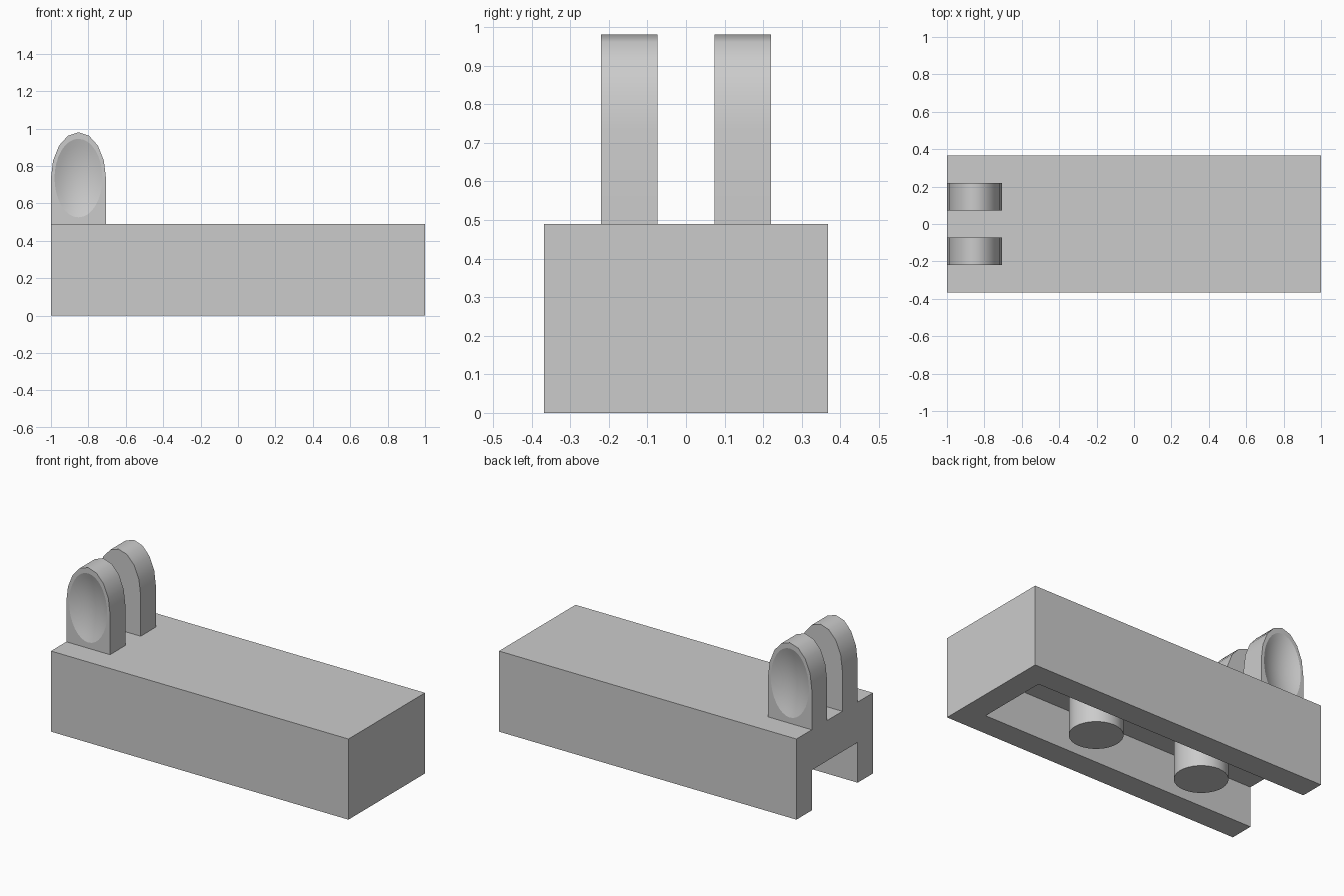
import bpy, bmesh, math

if "Cube" in bpy.data.objects:
    bpy.data.objects.remove(bpy.data.objects["Cube"])

U = 0.147                      # basic module: wall, peg radius, lug half width
HALF_Y, TOP, ROOF = 2.5 * U, 0.49, 0.245

grey = bpy.data.materials.new("grey")
grey.diffuse_color = (0.6, 0.6, 0.6, 1)
grey.use_nodes = True
grey.node_tree.nodes["Principled BSDF"].inputs["Base Color"].default_value = grey.diffuse_color


def finish(name, bm):
    bmesh.ops.recalc_face_normals(bm, faces=bm.faces)
    mesh = bpy.data.meshes.new(name)
    bm.to_mesh(mesh)
    bm.free()
    mesh.materials.append(grey)
    obj = bpy.data.objects.new(name, mesh)
    bpy.context.collection.objects.link(obj)
    return obj


def block(name, x0, x1, y0, y1, z0, z1):
    bm = bmesh.new()
    bmesh.ops.create_cube(bm, size=1)
    for v in bm.verts:
        v.co = ((x0 + x1) / 2 + v.co.x * (x1 - x0),
                (y0 + y1) / 2 + v.co.y * (y1 - y0),
                (z0 + z1) / 2 + v.co.z * (z1 - z0))
    return finish(name, bm)


# Body: U-shaped wall outline and roof, hollow underneath and open at the -x end
def body():
    bm = bmesh.new()
    inner_x, inner_y = 1 - U, HALF_Y - U
    plan = [(-1, -HALF_Y), (1, -HALF_Y), (1, HALF_Y), (-1, HALF_Y),
            (-1, inner_y), (inner_x, inner_y), (inner_x, -inner_y), (-1, -inner_y)]
    low = [bm.verts.new((x, y, 0)) for x, y in plan]
    mid = [bm.verts.new((x, y, ROOF)) for x, y in plan[4:]]
    high = [bm.verts.new((x, y, TOP)) for x, y in plan[:4]]
    bm.faces.new(low)                                    # wall rims
    bm.faces.new(high)                                   # top
    bm.faces.new(mid)                                    # cavity roof
    for i in range(3):
        bm.faces.new((low[i], low[i + 1], high[i + 1], high[i]))
        bm.faces.new((low[i + 4], low[i + 5], mid[i + 1], mid[i]))
    bm.faces.new((low[0], high[0], high[3], low[3], low[4], mid[0], mid[3], low[7]))
    return finish("body", bm)


body()

# Pegs hanging in the cavity
for i, x in enumerate((1 - 5 * U, 1 - 10 * U)):
    bm = bmesh.new()
    bmesh.ops.create_cone(bm, cap_ends=True, segments=32, radius1=U, radius2=U, depth=ROOF)
    for v in bm.verts:
        v.co.x += x
        v.co.z += ROOF / 2
    for f in bm.faces:
        f.smooth = len(f.verts) == 4
    finish(f"peg_{i + 1}", bm)


# Arched lugs with a shallow dish in the outer face
def lug(name, side):
    bm = bmesh.new()
    cx, cz = -1 + U, 0.735
    y_in, y_out = side * U / 2, side * U * 1.5
    arch = [(cx + U * math.cos(i * math.pi / 8), cz + 0.245 * math.sin(i * math.pi / 8))
            for i in range(9)]
    outline = [(cx + U, TOP)] + arch + [(cx - U, TOP)]
    inner = [bm.verts.new((x, y_in, z)) for x, z in outline]
    outer = [bm.verts.new((x, y_out, z)) for x, z in outline]
    bm.faces.new(inner)
    n = len(outline)
    for i in range(n):
        j = (i + 1) % n
        f = bm.faces.new((inner[i], inner[j], outer[j], outer[i]))
        f.smooth = i < n - 1
    # dish rings, from the rim to the centre
    seg, rings, depth = 32, 6, 0.036
    prev = None
    for k in range(rings):
        r = 1 - k / rings
        y = y_out - side * depth * (1 - r * r)
        ring = [bm.verts.new((cx + 0.128 * r * math.cos(a), y, cz + 0.21 * r * math.sin(a)))
                for a in (2 * math.pi * s / seg for s in range(seg))]
        for s in range(seg):
            t = (s + 1) % seg
            if prev:
                bm.faces.new((prev[s], prev[t], ring[t], ring[s])).smooth = True
            else:
                bm.edges.new((ring[s], ring[t]))
        if not prev:
            rim = ring
        prev = ring
    centre = bm.verts.new((cx, y_out - side * depth, cz))
    for s in range(seg):
        bm.faces.new((prev[s], prev[(s + 1) % seg], centre)).smooth = True
    # flat border between outline and dish
    edges = [bm.edges.get((loop[i], loop[(i + 1) % len(loop)]))
             for loop in (outer, rim) for i in range(len(loop))]
    bmesh.ops.triangle_fill(bm, edges=edges, use_beauty=True, normal=(0, side, 0))
    return finish(name, bm)


lug("front_lug", -1)
lug("back_lug", 1)
